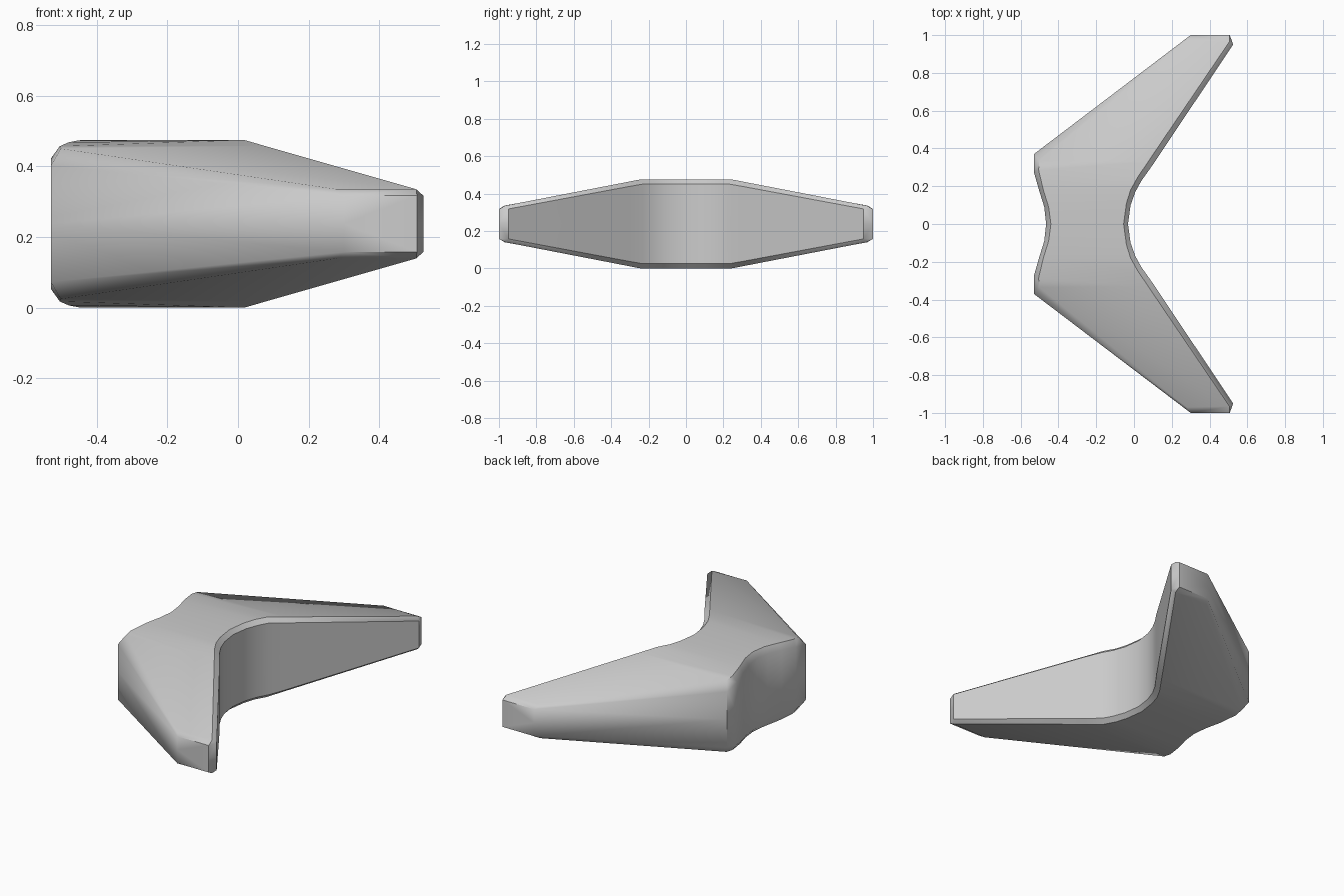
import bpy, bmesh

if "Cube" in bpy.data.objects:
    bpy.data.objects.remove(bpy.data.objects["Cube"])

MID = 0.2375  # half of the overall height

# One quarter of the body: stations from the centre to the tip, each with
# outer side, outer top rim, inner top rim, inner side as (x, y, half height)
stations = [
    [(-.465, 0, .205), (-.440, 0, .2375), (-.055, 0, .2375), (-.032, 0, .213)],
    [(-.475, .09, .20), (-.452, .09, .2365), (-.040, .11, .2375), (-.018, .10, .213)],
    [(-.503, .18, .195), (-.480, .18, .231), (-.018, .18, .2375), (.007, .17, .213)],
    [(-.53, .275, .185), (-.505, .285, .220), (.018, .245, .2375), (.040, .23, .213)],
    [(-.53, .37, .165), (-.502, .335, .213), (.075, .33, .221), (.097, .31, .199)],
    [(.30, 1.0, .080), (.28, .97, .098), (.505, .965, .098), (.525, .95, .080)],
]
tip_corner = (.507, 1.0, .080)

bm = bmesh.new()


def rim_down(p):
    """A rim vertex and the vertex straight below it on the middle plane."""
    return bm.verts.new(p), bm.verts.new((p[0], p[1], 0))


# Skin between stations
rows = []
for outer, outer_rim, inner_rim, inner in stations:
    o, o_mid = rim_down(outer)
    i, i_mid = rim_down(inner)
    rows.append([o_mid, o, bm.verts.new(outer_rim), bm.verts.new(inner_rim), i, i_mid])
for a, b in zip(rows, rows[1:]):
    for k in range(5):
        bm.faces.new((a[k], a[k + 1], b[k + 1], b[k]))

# Blunt tip with clipped corner
o_mid, o, o_rim, i_rim, i, i_mid = rows[-1]
c, c_mid = rim_down(tip_corner)
bm.faces.new((o_mid, o, c, c_mid))
bm.faces.new((o, o_rim, i_rim, c))
bm.faces.new((c, i_rim, i))
bm.faces.new((c_mid, c, i, i_mid))

# Mirror to the lower half and to the second arm
for axis in ("Z", "Y"):
    bmesh.ops.mirror(bm, geom=bm.verts[:] + bm.edges[:] + bm.faces[:],
                     axis=axis, merge_dist=1e-4)
    bmesh.ops.remove_doubles(bm, verts=bm.verts[:], dist=1e-4)
bmesh.ops.recalc_face_normals(bm, faces=bm.faces[:])

mesh = bpy.data.meshes.new("boomerang_body")
bm.to_mesh(mesh)
bm.free()
body = bpy.data.objects.new("boomerang_body", mesh)
body.location.z = MID
bpy.context.collection.objects.link(body)

bpy.context.view_layer.objects.active = body
body.select_set(True)
bpy.ops.object.shade_smooth_by_angle(angle=0.75)
